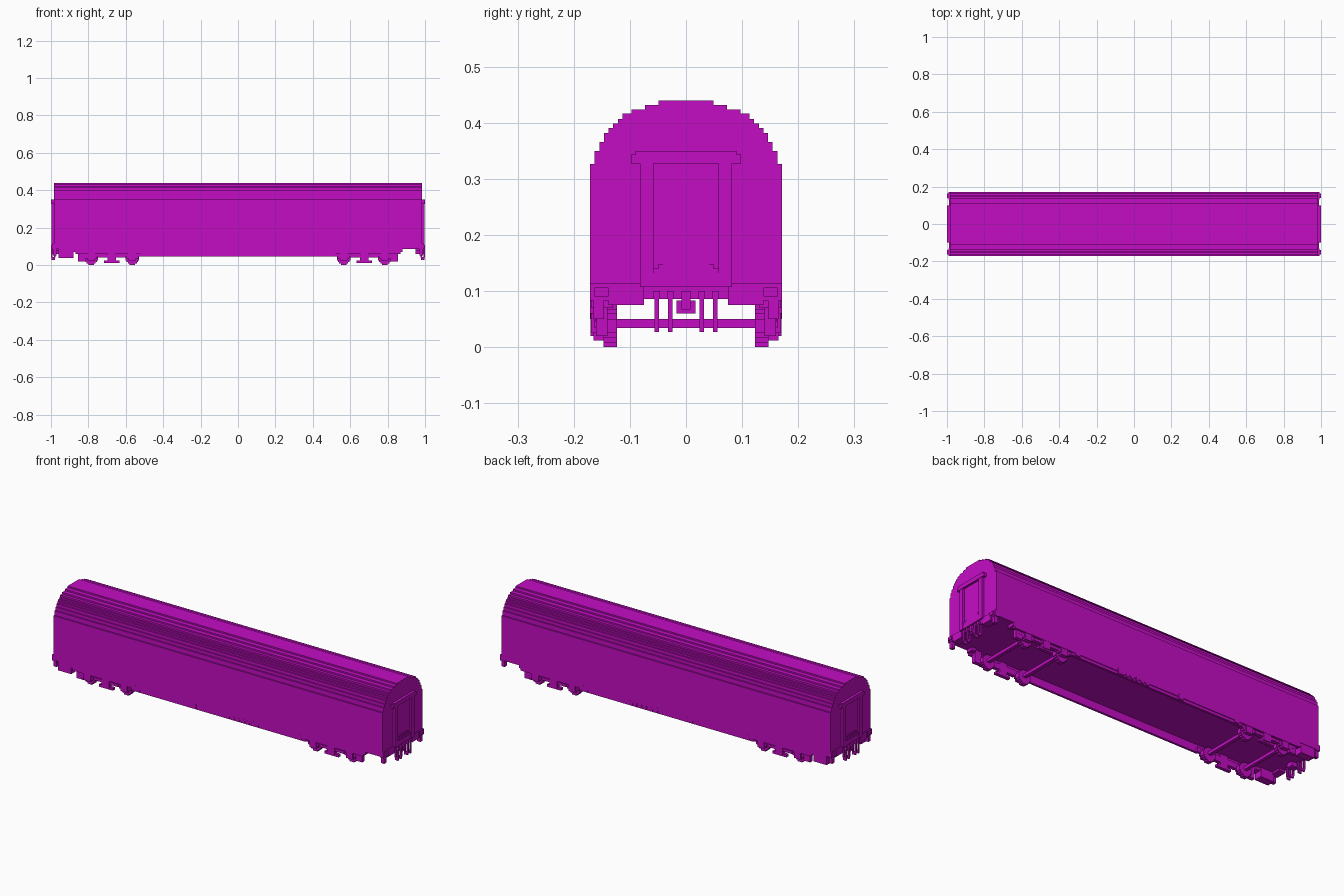
import bpy, bmesh

cube = bpy.data.objects.get("Cube")
if cube:
    bpy.data.objects.remove(cube, do_unlink=True)

# single flat paint
paint = bpy.data.materials.new("magenta_paint")
paint.use_nodes = True
COLOR = (0.55, 0.004, 0.55, 1.0)
paint.diffuse_color = COLOR
paint.node_tree.nodes["Principled BSDF"].inputs["Base Color"].default_value = COLOR


def finish(name, bm):
    bmesh.ops.recalc_face_normals(bm, faces=bm.faces)
    mesh = bpy.data.meshes.new(name)
    bm.to_mesh(mesh)
    bm.free()
    mesh.materials.append(paint)
    obj = bpy.data.objects.new(name, mesh)
    bpy.context.collection.objects.link(obj)
    return obj


def boxes(name, specs, mirror_x=False, mirror_y=False):
    """One object from boxes (x0, x1, y0, y1, z0, z1), optionally mirrored."""
    bm = bmesh.new()
    for sx in ((1, -1) if mirror_x else (1,)):
        for sy in ((1, -1) if mirror_y else (1,)):
            for x0, x1, y0, y1, z0, z1 in specs:
                verts = bmesh.ops.create_cube(bm, size=1)["verts"]
                for v in verts:
                    v.co.x = sx * ((x0 + x1) / 2 + v.co.x * (x1 - x0))
                    v.co.y = sy * ((y0 + y1) / 2 + v.co.y * (y1 - y0))
                    v.co.z = (z0 + z1) / 2 + v.co.z * (z1 - z0)
    return finish(name, bm)


# Body shell: stepped roof profile extruded along the length
steps = [(.171, .326), (.163, .350), (.154, .366), (.146, .382), (.138, .391),
         (.130, .399), (.121, .407), (.113, .416), (.097, .424), (.073, .432),
         (.049, .440)]
half = []
z = .086
for w, top in steps:
    half += [(w, z), (w, top)]
    z = top
outline = half + [(-y, zz) for y, zz in reversed(half)]
bm = bmesh.new()
face = bm.faces.new([bm.verts.new((-.985, y, zz)) for y, zz in outline])
ext = bmesh.ops.extrude_face_region(bm, geom=[face])["geom"]
bmesh.ops.translate(bm, vec=(1.97, 0, 0),
                    verts=[g for g in ext if isinstance(g, bmesh.types.BMVert)])
finish("body_shell", bm)

# Side skirts, open underneath between them
boxes("side_skirt", [(-.87, .87, .155, .171, .06, .09),
                     (-.52, .52, .155, .167, .045, .06)], mirror_y=True)

# Small equipment on the skirt edge
boxes("skirt_fittings", [
    (-.50, -.47, .160, .1715, .05, .078), (.47, .50, .160, .1715, .05, .078),
    (-.16, -.13, .160, .1715, .05, .075), (.05, .07, .160, .1715, .05, .075),
    (.08, .10, .160, .1715, .05, .068), (.115, .13, .160, .1715, .05, .068),
    (.145, .16, .160, .1715, .05, .068), (.175, .19, .160, .1715, .05, .068),
    (.20, .24, .160, .1715, .05, .075)], mirror_y=True)

# Entry step box at one end only
boxes("entry_step_box", [(-.96, -.88, .125, .169, .037, .09)], mirror_y=True)
boxes("end_steps", [(.855, .88, .13, .169, .07, .09)], mirror_x=True, mirror_y=True)


def bogie(name, cx):
    # Wheels as stacked slabs: (half width, bottom, top)
    wheel = [(.014, 0, .008), (.024, .008, .016), (.031, .016, .025), (.036, .025, .05),
             (.031, .05, .06), (.024, .06, .067), (.014, .067, .075)]
    specs = []
    for ax in (cx - .11, cx + .11):
        specs += [(ax - w, ax + w, .123, .147, z0, z1) for w, z0, z1 in wheel]
        # axle box, with springs either side
        specs += [(ax - .02, ax + .02, .147, .169, .025, .062),
                  (ax - .032, ax + .032, .147, .163, .034, .05)]
    # stepped side frame, bolster column and low spring plank
    specs += [(cx - .165, cx + .165, .147, .161, .045, .07),
              (cx - .075, cx + .075, .147, .166, .04, .055),
              (cx - .022, cx + .022, .147, .170, .02, .085),
              (cx - .042, cx + .042, .147, .165, .012, .025)]
    # brake hanger at the outer end
    s = 1 if cx > 0 else -1
    specs.append(tuple(sorted((cx + s * .14, cx + s * .18))) + (.14, .160, .02, .088))
    boxes(name + "_sides", specs, mirror_y=True)
    boxes(name + "_axles", [(ax - .009, ax + .009, -.125, .125, .034, .05)
                            for ax in (cx - .11, cx + .11)])


bogie("left_bogie", .675)
bogie("right_bogie", -.675)

# Gangway frame round each end door
boxes("gangway_frame", [
    (.98, .998, .058, .082, .107, .335),
    (.98, 1.0, 0, .090, .327, .350),
    (.98, 1.0, .088, .098, .327, .343),
    (.98, .996, 0, .060, .107, .132)], mirror_x=True, mirror_y=True)
boxes("end_door", [(.98, .988, -.058, .058, .13, .33)], mirror_x=True)
boxes("gangway_footplate", [
    (.98, .994, -.058, .058, .130, .140),
    (.98, .992, -.049, .049, .140, .148),
    (.98, .990, -.041, .041, .148, .155)], mirror_x=True)

# Buffer beam and corner buffers
boxes("buffer_beam", [(.95, .990, .075, .138, .075, .114),
                      (.95, .987, 0, .080, .086, .107)],
      mirror_x=True, mirror_y=True)
boxes("corner_buffers", [
    (.97, .992, .130, .171, .083, .114),
    (.985, 1.0, .138, .163, .09, .106),
    (.97, .99, .146, .165, .05, .085)], mirror_x=True, mirror_y=True)

# Coupling hook and hanging hoses
boxes("coupler", [(.95, .993, -.017, .017, .06, .083),
                  (.96, 1.0, -.008, .008, .067, .10)], mirror_x=True)
hoses = []
for y in (.028, .052):
    hoses += [(.992, 1.0, y - .004, y + .004, .04, .098),
              (.976, .984, y - .004, y + .004, .04, .088),
              (.978, .998, y - .004, y + .004, .027, .042),
              (.978, 1.0, y - .006, y + .006, .086, .10)]
boxes("brake_hoses", hoses, mirror_x=True, mirror_y=True)
